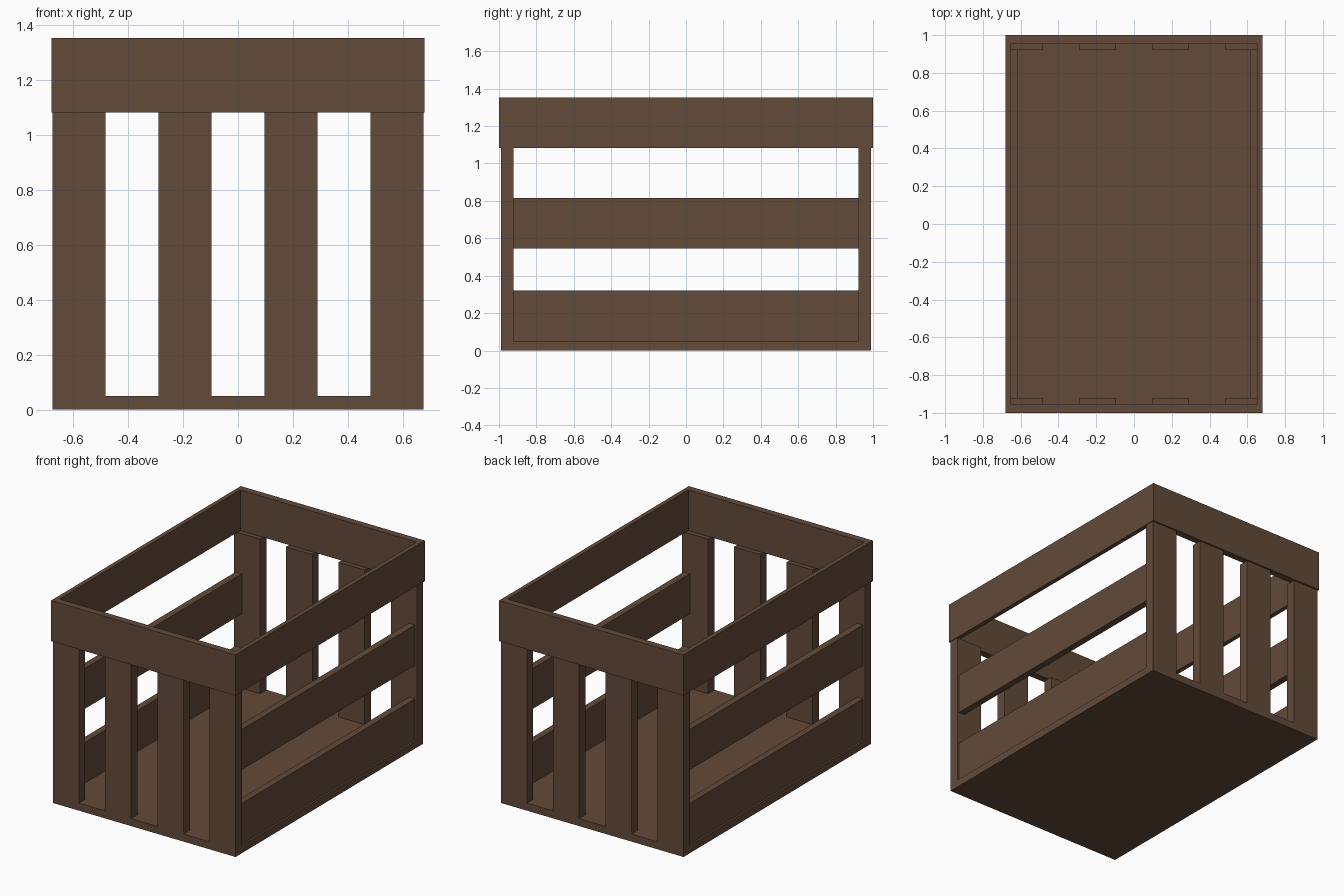
import bpy, bmesh

if "Cube" in bpy.data.objects:
    bpy.data.objects.remove(bpy.data.objects["Cube"])

wood = bpy.data.materials.new("brown wood")
wood.diffuse_color = (0.124, 0.069, 0.041, 1)
wood.use_nodes = True
wood.node_tree.nodes["Principled BSDF"].inputs["Base Color"].default_value = wood.diffuse_color


def finish(name, bm):
    bmesh.ops.recalc_face_normals(bm, faces=bm.faces)
    mesh = bpy.data.meshes.new(name)
    bm.to_mesh(mesh)
    bm.free()
    mesh.materials.append(wood)
    ob = bpy.data.objects.new(name, mesh)
    bpy.context.collection.objects.link(ob)
    return ob


def box(name, x0, x1, y0, y1, z0, z1):
    bm = bmesh.new()
    bmesh.ops.create_cube(bm, size=1)
    for v in bm.verts:
        v.co = (x1 if v.co.x > 0 else x0,
                y1 if v.co.y > 0 else y0,
                z1 if v.co.z > 0 else z0)
    return finish(name, bm)


def frame(name, ox, oy, ix, iy, z0, z1):
    # Rectangular ring: outer and inner loops at two heights
    bm = bmesh.new()
    signs = [(-1, -1), (1, -1), (1, 1), (-1, 1)]
    loops = [[bm.verts.new((sx * x, sy * y, z)) for sx, sy in signs]
             for x, y, z in ((ox, oy, z0), (ox, oy, z1), (ix, iy, z1), (ix, iy, z0))]
    for a in range(4):
        p, q = loops[a], loops[(a + 1) % 4]
        for i in range(4):
            j = (i + 1) % 4
            bm.faces.new((p[i], p[j], q[j], q[i]))
    return finish(name, bm)


FLOOR_TOP, RIM_BOTTOM, RIM_TOP = 0.05, 1.083, 1.354

# Floor board
box("floor", -0.675, 0.675, -0.99, 0.99, 0, FLOOR_TOP)

# Top rim
frame("top_rim", 0.68, 1.0, 0.65, 0.953, RIM_BOTTOM, RIM_TOP)

# Upright slats at the front and back ends
for side, s in (("front", -1), ("back", 1)):
    for i, (x0, x1) in enumerate(((-0.675, -0.483), (-0.29, -0.097),
                                  (0.097, 0.29), (0.483, 0.675))):
        y0, y1 = sorted((s * 0.922, s * 0.99))
        box(f"{side}_upright_{i + 1}", x0, x1, y0, y1, FLOOR_TOP, RIM_BOTTOM)

# Horizontal slats along the long sides
for side, s in (("left", -1), ("right", 1)):
    for level, z0, z1 in (("lower", FLOOR_TOP, 0.322), ("middle", 0.546, 0.816)):
        x0, x1 = sorted((s * 0.617, s * 0.662))
        box(f"{side}_{level}_slat", x0, x1, -0.922, 0.922, z0, z1)
